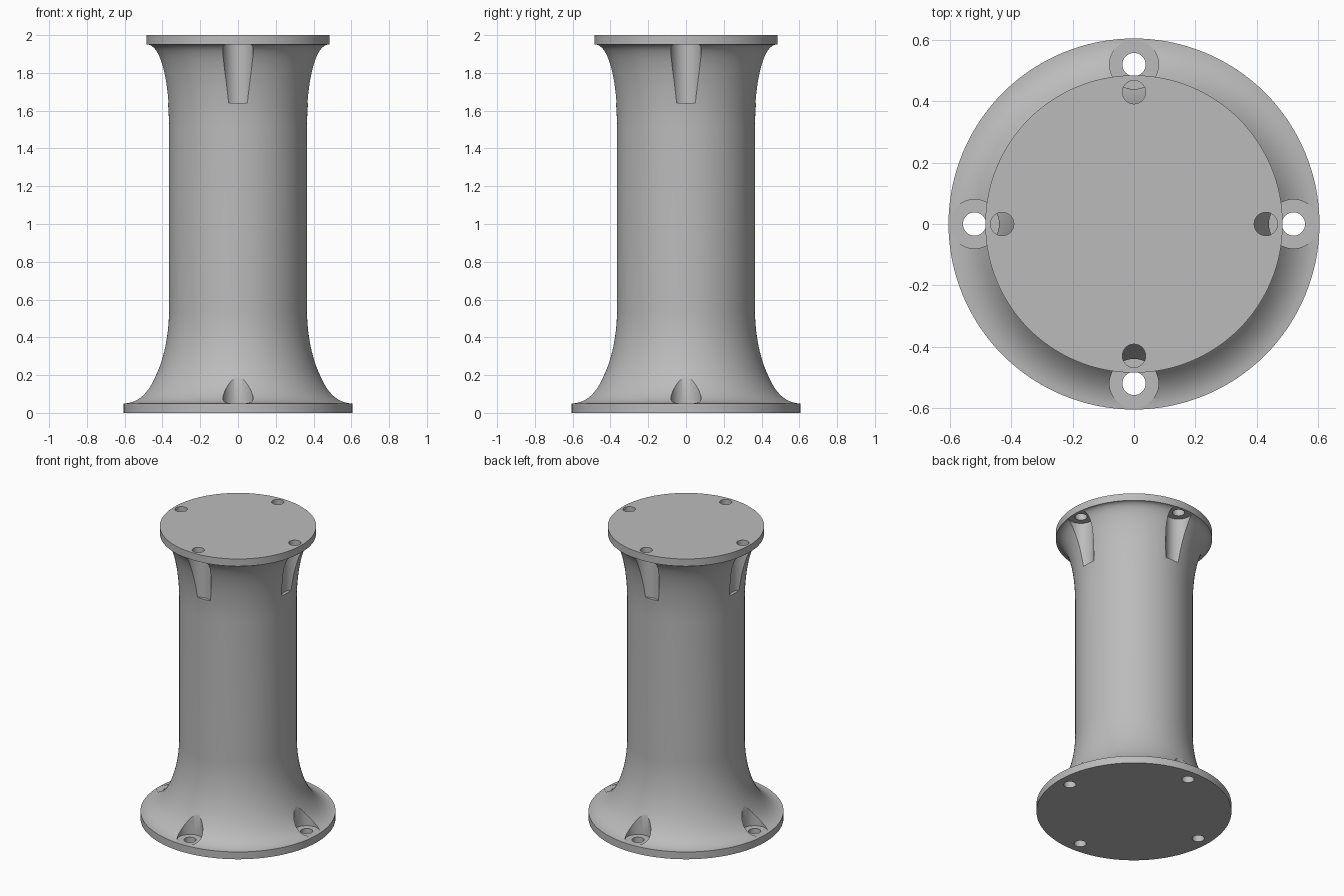
import bpy
import bmesh
from math import sin, cos, pi, radians

cube = bpy.data.objects.get("Cube")
if cube:
    bpy.data.objects.remove(cube, do_unlink=True)

SHAFT = 0.365          # shaft radius
BASE, TOP = 0.605, 0.485   # flange radii
PLATE = 0.05           # flange thickness
HEIGHT = 2.0
SEGMENTS = 128
STEPS = 24

grey = bpy.data.materials.new("plain grey")
grey.use_nodes = True
colour = (0.5, 0.5, 0.5, 1)
grey.diffuse_color = colour
grey.node_tree.nodes["Principled BSDF"].inputs["Base Color"].default_value = colour


def add_object(name, bm):
    bmesh.ops.recalc_face_normals(bm, faces=bm.faces[:])
    mesh = bpy.data.meshes.new(name)
    bm.to_mesh(mesh)
    bm.free()
    mesh.materials.append(grey)
    obj = bpy.data.objects.new(name, mesh)
    bpy.context.collection.objects.link(obj)
    return obj


def flare(radius, z_flange, z_shaft):
    """Quarter ellipse running from the flange to the shaft."""
    steps = [i / STEPS * pi / 2 for i in range(STEPS + 1)]
    return [(radius - (radius - SHAFT) * sin(a),
             z_shaft + (z_flange - z_shaft) * cos(a)) for a in steps]


def lathe(name, profile):
    bm = bmesh.new()
    rings = []
    for r, z in profile:
        rings.append([bm.verts.new((r * cos(2 * pi * i / SEGMENTS),
                                    r * sin(2 * pi * i / SEGMENTS), z))
                      for i in range(SEGMENTS)])
    for low, high in zip(rings, rings[1:]):
        for i in range(SEGMENTS):
            j = (i + 1) % SEGMENTS
            bm.faces.new((low[i], low[j], high[j], high[i]))
    bm.faces.new(rings[0])
    bm.faces.new(rings[-1])
    return add_object(name, bm)


def four_cylinders(name, distance, radius, z0, z1):
    """Cutter with one upright cylinder on each side of the column."""
    bm = bmesh.new()
    for k in range(4):
        part = bmesh.ops.create_cone(bm, cap_ends=True, segments=48, radius1=radius,
                                     radius2=radius, depth=z1 - z0)
        bmesh.ops.translate(bm, verts=part["verts"],
                            vec=(distance * cos(k * pi / 2), distance * sin(k * pi / 2),
                                 (z0 + z1) / 2))
    obj = add_object(name, bm)
    obj.hide_render = True
    return obj


# Flanged column: both plates and the flared shaft in one turned body
profile = [(BASE, 0)] + flare(BASE, PLATE, 0.55)
profile += flare(TOP, HEIGHT - PLATE, 1.5)[::-1] + [(TOP, HEIGHT)]
column = lathe("flanged_column", profile)

# Bolt pockets and bolt holes
cutters = [
    four_cylinders("base_pocket_cutter", 0.52, 0.08, PLATE, 0.4),
    four_cylinders("top_pocket_cutter", 0.43, 0.08, 1.64, HEIGHT - PLATE + 0.001),
    four_cylinders("base_hole_cutter", 0.52, 0.038, -0.1, 0.2),
    four_cylinders("top_hole_cutter", 0.43, 0.038, 1.8, 2.1),
]
bpy.context.view_layer.objects.active = column
column.select_set(True)
for cutter in cutters:
    mod = column.modifiers.new(cutter.name, "BOOLEAN")
    mod.operation = "DIFFERENCE"
    mod.solver = "EXACT"
    mod.object = cutter
    bpy.ops.object.modifier_apply(modifier=mod.name)
for cutter in cutters:
    bpy.data.objects.remove(cutter, do_unlink=True)

bpy.ops.object.shade_smooth_by_angle(angle=radians(30))
